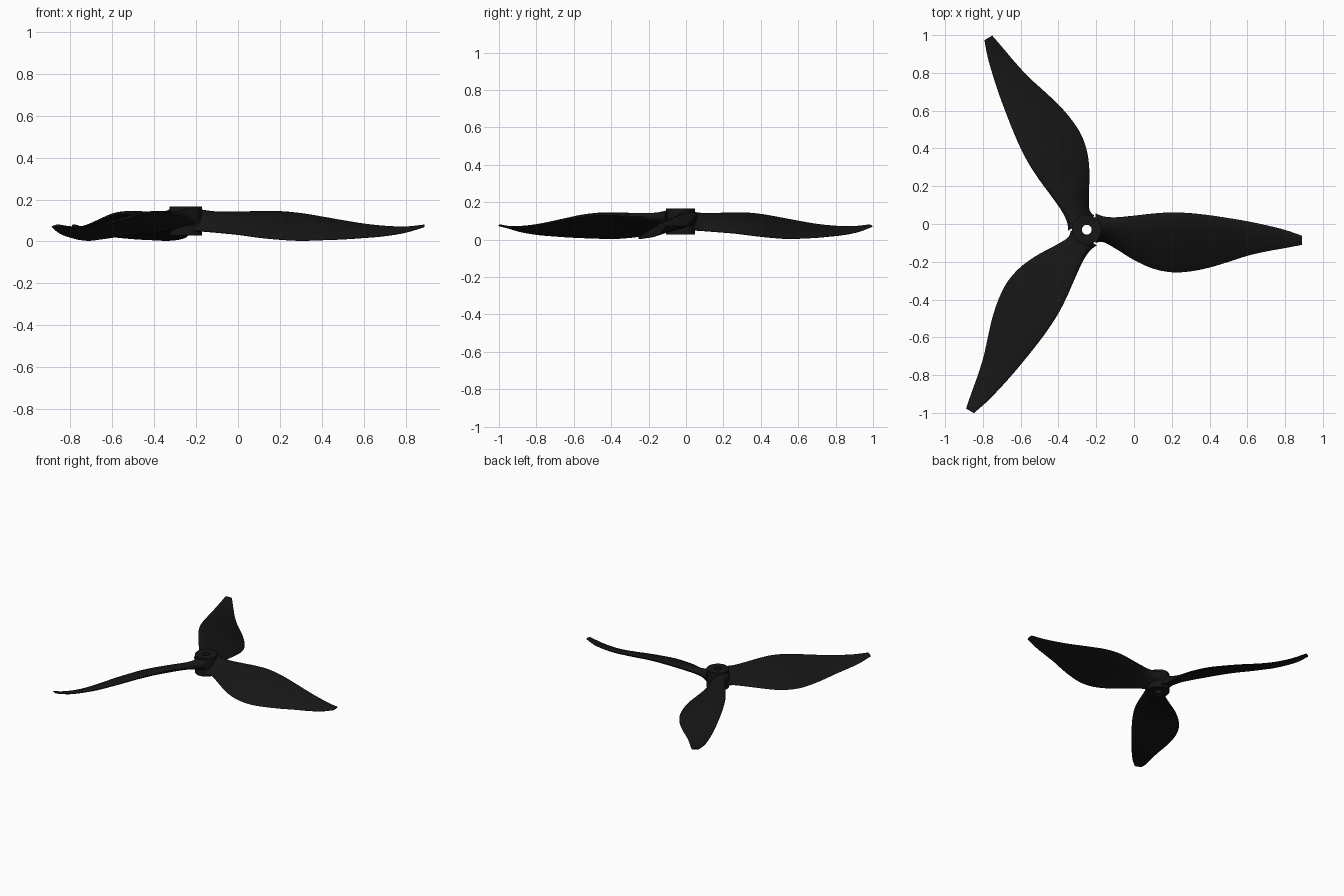
import bpy, bmesh, math
from mathutils import Matrix

if "Cube" in bpy.data.objects:
    bpy.data.objects.remove(bpy.data.objects["Cube"])

HUB = (-0.25, -0.03, 0.0)

mat = bpy.data.materials.new("black_plastic")
mat.diffuse_color = (0.008, 0.008, 0.008, 1)
mat.use_nodes = True
mat.node_tree.nodes["Principled BSDF"].inputs["Base Color"].default_value = mat.diffuse_color

# blade stations: radius, lead y, trail y, lead z, trail z, thickness
STATIONS = [
    (0.045, 0.082, -0.070, 0.135, 0.050, 0.090),
    (0.085, 0.066, -0.064, 0.135, 0.048, 0.068),
    (0.15, 0.063, -0.098, 0.132, 0.042, 0.050),
    (0.25, 0.074, -0.160, 0.133, 0.032, 0.044),
    (0.35, 0.086, -0.205, 0.137, 0.018, 0.040),
    (0.45, 0.092, -0.225, 0.138, 0.008, 0.036),
    (0.55, 0.088, -0.220, 0.130, 0.003, 0.032),
    (0.65, 0.077, -0.200, 0.114, 0.006, 0.028),
    (0.75, 0.062, -0.170, 0.097, 0.010, 0.023),
    (0.85, 0.045, -0.138, 0.081, 0.017, 0.019),
    (0.95, 0.024, -0.115, 0.071, 0.026, 0.015),
    (1.05, -0.001, -0.097, 0.067, 0.043, 0.012),
    (1.14, -0.032, -0.080, 0.076, 0.070, 0.008),
]


def spline(rows, steps):
    """Catmull-Rom interpolation through the stations."""
    out = []
    for i in range(len(rows) - 1):
        p0, p1 = rows[max(i - 1, 0)], rows[i]
        p2, p3 = rows[i + 1], rows[min(i + 2, len(rows) - 1)]
        for s in range(steps):
            t = s / steps
            out.append([0.5 * (2 * b + (c - a) * t + (2 * a - 5 * b + 4 * c - d) * t * t
                               + (3 * b - a - 3 * c + d) * t ** 3)
                        for a, b, c, d in zip(p0, p1, p2, p3)])
    return out + [list(rows[-1])]


def section(row, n=14):
    """Closed cambered aerofoil loop at one station."""
    r, yl, yt, zl, zt, thick = row
    dy, dz = yt - yl, zt - zl
    chord = math.hypot(dy, dz)
    ny, nz = dz / chord, -dy / chord
    pts = []
    for k in range(2 * n):
        a = math.pi * k / n
        u = 0.5 * (1 - math.cos(a))
        side = 1 if k <= n else -1
        half = thick * 0.5 * (2.97 * math.sqrt(u) - 1.26 * u - 3.516 * u ** 2
                              + 2.843 * u ** 3 - 1.015 * u ** 4) + 0.0015
        h = 0.035 * chord * 4 * u * (1 - u) + side * half
        pts.append((r, yl + dy * u + ny * h, zl + dz * u + nz * h))
    return pts


def finish(name, bm, matrix):
    bmesh.ops.recalc_face_normals(bm, faces=bm.faces)
    me = bpy.data.meshes.new(name)
    bm.to_mesh(me)
    bm.free()
    me.materials.append(mat)
    ob = bpy.data.objects.new(name, me)
    ob.matrix_world = matrix
    bpy.context.collection.objects.link(ob)
    bpy.ops.object.select_all(action='DESELECT')
    ob.select_set(True)
    bpy.context.view_layer.objects.active = ob
    bpy.ops.object.shade_smooth_by_angle(angle=math.radians(40))


def bridge(bm, loops, closed):
    m = len(loops[0])
    pairs = list(zip(loops, loops[1:])) + ([(loops[-1], loops[0])] if closed else [])
    for a, b in pairs:
        for j in range(m):
            bm.faces.new((a[j], a[(j + 1) % m], b[(j + 1) % m], b[j]))


# three twisted blades
for i in range(3):
    bm = bmesh.new()
    loops = [[bm.verts.new(p) for p in section(row)] for row in spline(STATIONS, 4)]
    bridge(bm, loops, False)
    bm.faces.new(loops[0])
    bm.faces.new(loops[-1])
    turn = Matrix.Rotation(math.radians(120 * i), 4, 'Z')
    finish("blade_%d" % (i + 1), bm, Matrix.Translation(HUB) @ turn)

# hub: cylinder with a shaft bore
bm = bmesh.new()
profile = [(0.026, 0.028), (0.078, 0.028), (0.078, 0.167), (0.026, 0.167)]
loops = []
for r, z in profile:
    loops.append([bm.verts.new((r * math.cos(a), r * math.sin(a), z))
                  for a in (2 * math.pi * k / 64 for k in range(64))])
bridge(bm, loops, True)
finish("hub", bm, Matrix.Translation(HUB))
